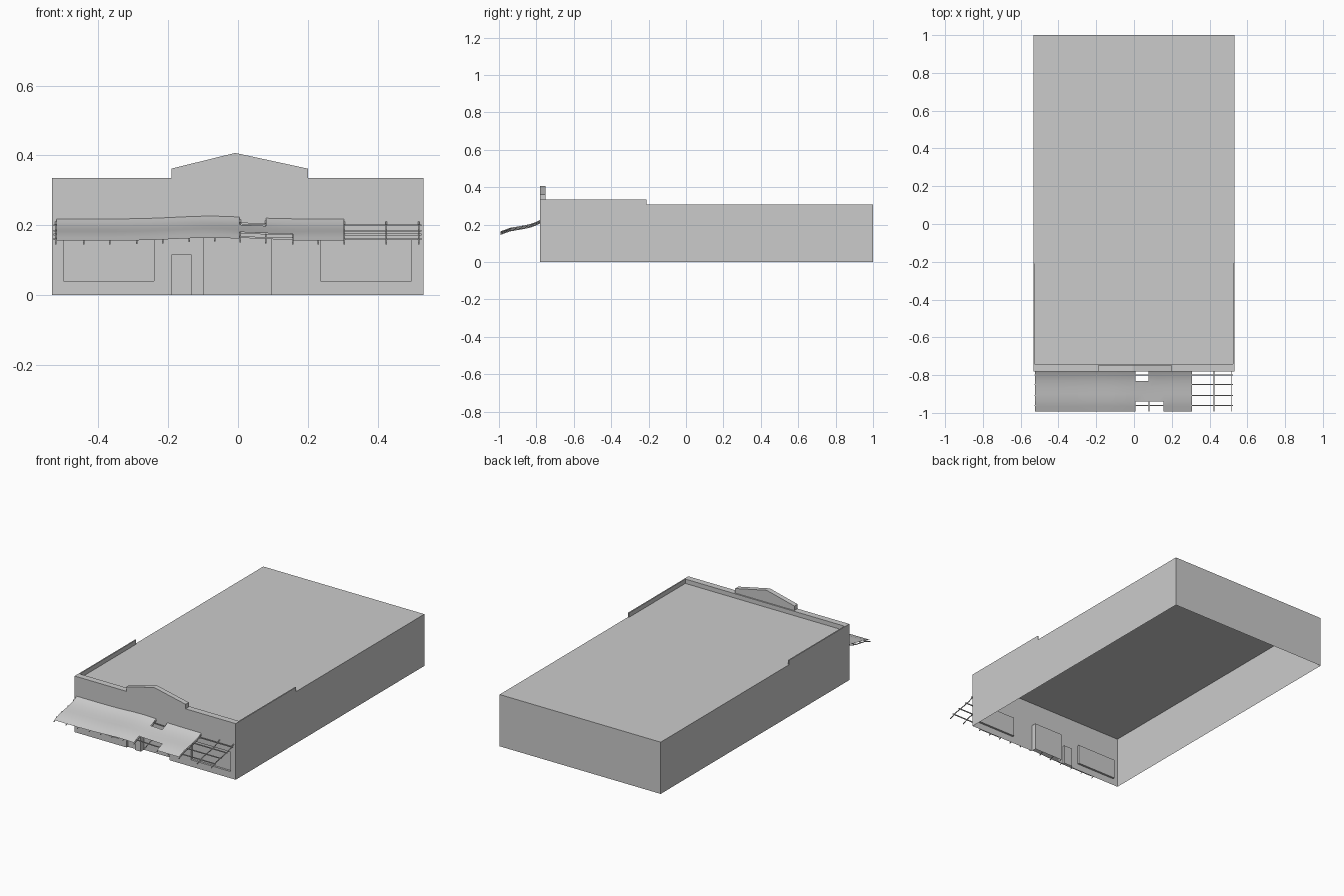
import bpy, bmesh, math
from mathutils import Vector

if "Cube" in bpy.data.objects:
    bpy.data.objects.remove(bpy.data.objects["Cube"])

X0, X1, Y0, Y1 = -0.533, 0.531, -0.78, 1.0
ROOF, TOP = 0.309, 0.335


def finish(name, bm, smooth=False, recalc=True):
    bmesh.ops.remove_doubles(bm, verts=bm.verts, dist=1e-5)
    if recalc:
        bmesh.ops.recalc_face_normals(bm, faces=bm.faces)
    me = bpy.data.meshes.new(name)
    bm.to_mesh(me)
    bm.free()
    ob = bpy.data.objects.new(name, me)
    bpy.context.collection.objects.link(ob)
    if smooth:
        for p in me.polygons:
            p.use_smooth = True
    return ob


def face(bm, pts):
    return bm.faces.new([bm.verts.new(p) for p in pts])


def box(name, x0, x1, y0, y1, z0, z1):
    bm = bmesh.new()
    bmesh.ops.create_cube(bm, size=1)
    for v in bm.verts:
        v.co = Vector(((x0, x1)[v.co.x > 0], (y0, y1)[v.co.y > 0], (z0, z1)[v.co.z > 0]))
    return finish(name, bm)


def add_bar(bm, pts, r=0.0025):
    # square bar swept along a path lying in the xz or yz plane
    rings = []
    along_x = abs(pts[-1][0] - pts[0][0]) > abs(pts[-1][1] - pts[0][1])
    side = Vector((0, r, 0)) if along_x else Vector((r, 0, 0))
    up = Vector((0, 0, r))
    for p in pts:
        p = Vector(p)
        rings.append([bm.verts.new(p + side * a + up * b) for a, b in ((-1, -1), (1, -1), (1, 1), (-1, 1))])
    for a, b in zip(rings, rings[1:]):
        for i in range(4):
            j = (i + 1) % 4
            bm.faces.new((a[i], a[j], b[j], b[i]))
    bm.faces.new(rings[0][::-1])
    bm.faces.new(rings[-1])


# Open-bottomed shell: roof, back and side walls
bm = bmesh.new()
face(bm, [(X0, Y0, ROOF), (X1, Y0, ROOF), (X1, Y1, ROOF), (X0, Y1, ROOF)])
face(bm, [(X1, Y1, 0), (X0, Y1, 0), (X0, Y1, ROOF), (X1, Y1, ROOF)])
face(bm, [(X1, Y0, 0), (X1, Y1, 0), (X1, Y1, ROOF), (X1, Y0, ROOF)])
face(bm, [(X0, Y1, 0), (X0, Y0, 0), (X0, Y0, ROOF), (X0, Y1, ROOF)])
finish("building_shell", bm, recalc=False)

# Front wall with recessed windows, small door and main entrance (x0, x1, z0, z1, depth)
openings = [(-0.5, -0.24, 0.04, 0.157, 0.012), (0.236, 0.497, 0.04, 0.157, 0.012),
            (-0.19, -0.133, 0, 0.115, 0.012), (-0.097, 0.095, 0, 0.165, 0.03)]
xs = sorted({X0, X1} | {v for o in openings for v in o[:2]})
zs = sorted({0, ROOF} | {v for o in openings for v in o[2:4]})
bm = bmesh.new()
for xa, xb in zip(xs, xs[1:]):
    for za, zb in zip(zs, zs[1:]):
        cx, cz = (xa + xb) / 2, (za + zb) / 2
        if not any(o[0] < cx < o[1] and o[2] < cz < o[3] for o in openings):
            face(bm, [(xa, Y0, za), (xb, Y0, za), (xb, Y0, zb), (xa, Y0, zb)])
for xa, xb, za, zb, d in openings:
    loop = [(xa, za), (xb, za), (xb, zb), (xa, zb)]
    face(bm, [(x, Y0 + d, z) for x, z in loop])
    for i in range(4):
        (a, c), (b, e) = loop[i], loop[(i + 1) % 4]
        if c == e == 0:
            continue
        face(bm, [(a, Y0, c), (b, Y0, e), (b, Y0 + d, e), (a, Y0 + d, c)])
finish("front_wall", bm, recalc=False)

# Parapets around the front of the roof
box("front_parapet", X0, X1, Y0, -0.742, ROOF, TOP)
box("left_parapet", X0, X0 + 0.007, -0.742, -0.21, ROOF, TOP)
box("right_parapet", X1 - 0.007, X1, -0.742, -0.21, ROOF, TOP)

# Gabled sign board standing on the parapet
bm = bmesh.new()
f = face(bm, [(x, Y0, z) for x, z in
              ((-0.191, TOP), (0.2, TOP), (0.2, 0.362), (-0.008, 0.407), (-0.191, 0.362))])
ext = bmesh.ops.extrude_face_region(bm, geom=[f], use_keep_orig=True)["geom"]
bmesh.ops.translate(bm, vec=(0, 0.03, 0), verts=[g for g in ext if isinstance(g, bmesh.types.BMVert)])
finish("gable_board", bm)

# Awning cross-section (y, z), swept along x with a gentle rise in the middle
profile = [(-0.992, 0.158), (-0.965, 0.168), (-0.94, 0.177), (-0.90, 0.184),
           (-0.865, 0.190), (-0.83, 0.198), (-0.80, 0.209), (-0.78, 0.220)]


def sag(x):
    return 0.008 * math.exp(-((x + 0.08) / 0.14) ** 2) - 0.002


def height(y):
    for (ya, za), (yb, zb) in zip(profile, profile[1:]):
        if y <= yb:
            return za + (zb - za) * (y - ya) / (yb - ya)
    return profile[-1][1]


# Awning cover, torn away at the right end and in two notches
cols = sorted({-0.52 + i * 0.0263 for i in range(20)} | {0.005, 0.043, 0.08, 0.12, 0.158, 0.2, 0.25, 0.304})
cols = [c for c in cols if c <= 0.304]
bm = bmesh.new()
for xa, xb in zip(cols, cols[1:]):
    cx = (xa + xb) / 2
    for (ya, za), (yb, zb) in zip(profile, profile[1:]):
        cy = (ya + yb) / 2
        if (0.005 < cx < 0.08 and cy > -0.83) or (0.005 < cx < 0.158 and cy < -0.94):
            continue
        face(bm, [(xa, ya, za + sag(xa)), (xb, ya, za + sag(xb)),
                  (xb, yb, zb + sag(xb)), (xa, yb, zb + sag(xa))])
finish("awning_cover", bm, smooth=True, recalc=False)

# Awning frame: long rails and cross ribs just below the cover
bm = bmesh.new()
for y in (-0.80, -0.85, -0.908, -0.96):
    add_bar(bm, [(x, y, height(y) + sag(x) - 0.007)
                 for x in (-0.528, -0.4, -0.25, -0.15, -0.08, 0, 0.1, 0.25, 0.4, 0.525)])
finish("awning_rails", bm)
bm = bmesh.new()
for x in (-0.522, -0.442, -0.367, -0.29, -0.215, -0.14, -0.067, 0.006, 0.08, 0.157, 0.23, 0.304, 0.424, 0.517):
    add_bar(bm, [(x, y, z + sag(x) - 0.009) for y, z in profile], 0.002)
finish("awning_ribs", bm)
